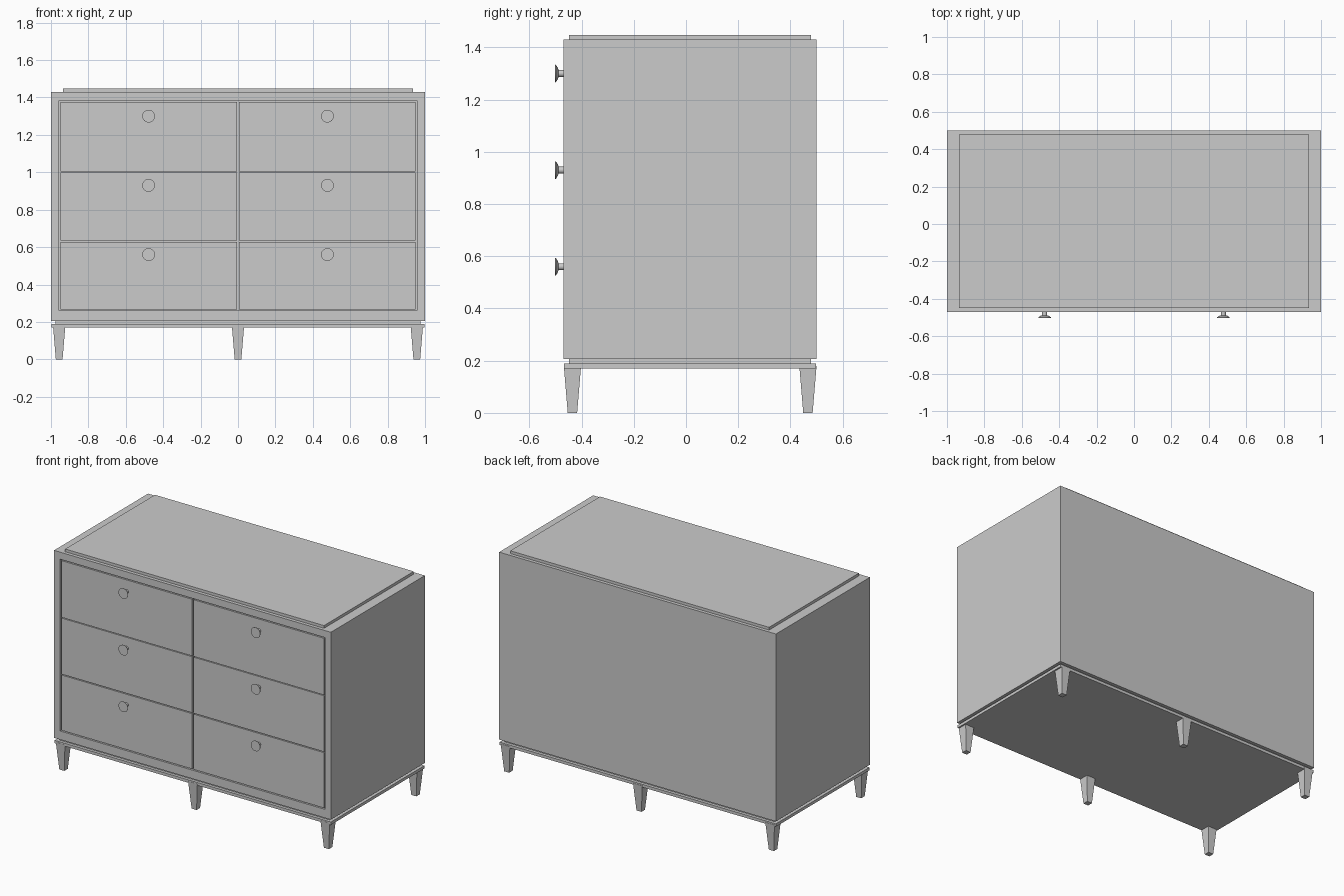
import bpy, bmesh, math
from mathutils import Matrix

if "Cube" in bpy.data.objects:
    bpy.data.objects.remove(bpy.data.objects["Cube"])


def new_object(name, bm):
    bmesh.ops.recalc_face_normals(bm, faces=bm.faces[:])
    mesh = bpy.data.meshes.new(name)
    bm.to_mesh(mesh)
    bm.free()
    obj = bpy.data.objects.new(name, mesh)
    bpy.context.collection.objects.link(obj)
    return obj


def box(name, x, y, z):
    bm = bmesh.new()
    bmesh.ops.create_cube(bm, size=1)
    for v in bm.verts:
        v.co = [a[0] if c < 0 else a[1] for a, c in zip((x, y, z), v.co)]
    return new_object(name, bm)


def lofted_rings(name, rings):
    bm = bmesh.new()
    loops = [[bm.verts.new(p) for p in ring] for ring in rings]
    for a, b in zip(loops, loops[1:]):
        for i in range(len(a)):
            j = (i + 1) % len(a)
            bm.faces.new((a[i], a[j], b[j], b[i]))
    bm.faces.new(loops[0])
    bm.faces.new(loops[-1])
    return new_object(name, bm)


# Cabinet body: shell with the drawer bay cut into the front by a rectangular ring
FRONT, BACK = -0.47, 0.5
OX, OZ0, OZ1, BAY = 0.957, 0.262, 1.384, -0.43
def rect(x, z0, z1, y):
    return [(-x, y, z0), (x, y, z0), (x, y, z1), (-x, y, z1)]

lofted_rings("cabinet_body", [
    rect(1, 0.206, 1.43, BACK),
    rect(1, 0.206, 1.43, FRONT),
    rect(OX, OZ0, OZ1, FRONT),
    rect(OX, OZ0, OZ1, BAY),
])

# Raised top panel, shadow-gap spacer and base plate
box("top_panel", (-0.935, 0.935), (-0.448, 0.478), (1.43, 1.448))
box("base_spacer", (-0.975, 0.975), (-0.448, 0.478), (0.188, 0.206))
box("base_plate", (-0.998, 0.998), (-0.467, 0.498), (0.17, 0.189))

# Drawer fronts and round knobs, two columns of three
KNOB = [(-0.466, 0.013), (-0.488, 0.013), (-0.491, 0.022),
        (-0.498, 0.033), (-0.502, 0.034)]
rows = [(0.267, 0.631 - 0.003), (0.634, 1.000), (1.005, 1.375)]
for col, side in (("left", -1), ("right", 1)):
    for n, (z0, z1) in enumerate(rows):
        xs = sorted((side * 0.006, side * 0.949))
        box(f"drawer_front_{col}_{n + 1}", xs, (-0.466, -0.425), (z0, z1))
        kx, kz = side * 0.478, 0.56 + 0.37 * n
        rings = [[(kx + r * math.cos(t * math.tau / 32), y,
                   kz + r * math.sin(t * math.tau / 32)) for t in range(32)]
                 for y, r in KNOB]
        knob = lofted_rings(f"knob_{col}_{n + 1}", rings)
        bpy.ops.object.select_all(action='DESELECT')
        knob.select_set(True)
        bpy.context.view_layer.objects.active = knob
        bpy.ops.object.shade_smooth_by_angle(angle=math.radians(30))

# Six tapered square legs
def square(x, y, h, z):
    return [(x - h, y - h, z), (x + h, y - h, z), (x + h, y + h, z), (x - h, y + h, z)]

for row, y in (("front", -0.435), ("back", 0.467)):
    for col, x in (("left", -0.956), ("middle", 0), ("right", 0.956)):
        lofted_rings(f"{row}_leg_{col}",
                     [square(x, y, 0.018, 0), square(x, y, 0.033, 0.18)])
